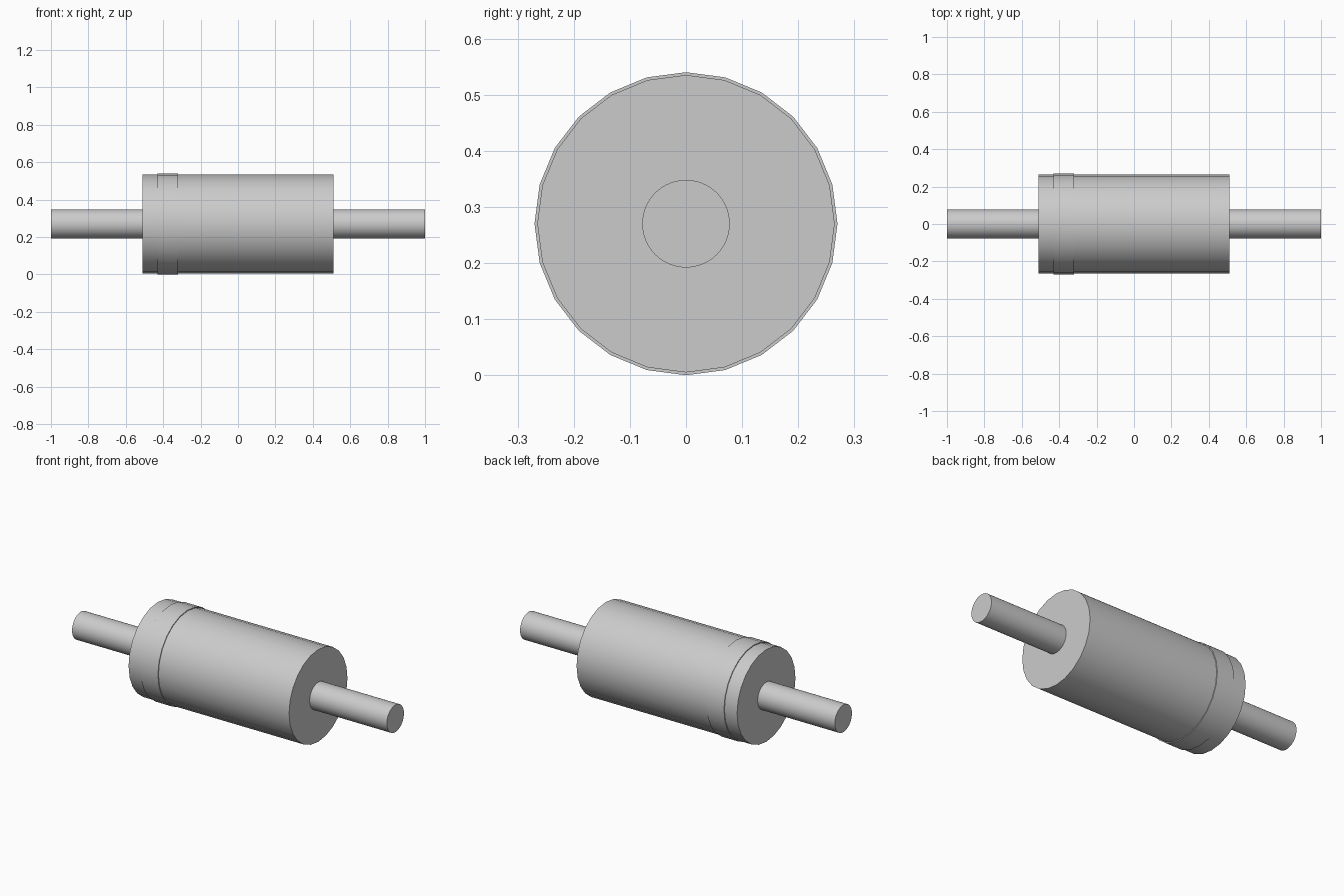
import bpy
import math

cube = bpy.data.objects.get("Cube")
if cube:
    bpy.data.objects.remove(cube, do_unlink=True)

AXIS_HEIGHT = 0.27

grey = bpy.data.materials.new("plain_grey")
grey.use_nodes = True
colour = (0.6, 0.6, 0.6, 1)
grey.diffuse_color = colour
grey.node_tree.nodes["Principled BSDF"].inputs["Base Color"].default_value = colour


def rod(name, x_start, x_end, radius, sides):
    """Capped cylinder lying along x, smooth round the side."""
    bpy.ops.mesh.primitive_cylinder_add(
        vertices=sides, radius=radius, depth=x_end - x_start,
        location=((x_start + x_end) / 2, 0, AXIS_HEIGHT),
        rotation=(0, math.pi / 2, 0))
    obj = bpy.context.object
    obj.name = name
    obj.data.materials.append(grey)
    bpy.ops.object.shade_smooth_by_angle(angle=math.radians(30))
    return obj


# Main body and the slightly raised band near one end
rod("body", -0.51, 0.51, 0.265, 24)
rod("polarity_band", -0.43, -0.32, 0.27, 24)

# Lead wires out of both ends
rod("left_lead", 0.51, 1.0, 0.078, 64)
rod("right_lead", -1.0, -0.51, 0.078, 64)
